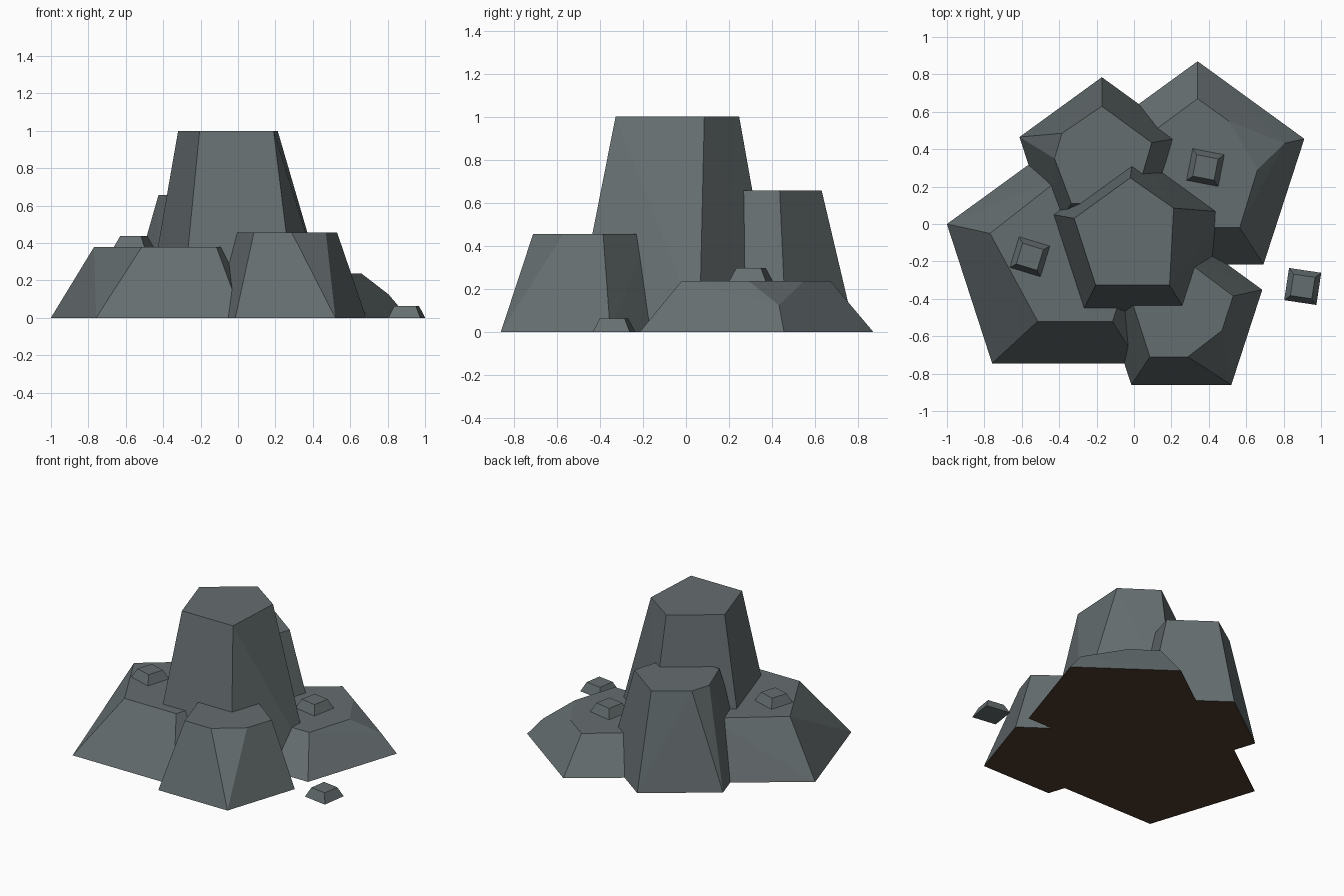
import bpy, bmesh
from math import sin, cos, radians

if "Cube" in bpy.data.objects:
    bpy.data.objects.remove(bpy.data.objects["Cube"])


def material(name, rgb):
    m = bpy.data.materials.new(name)
    m.diffuse_color = (*rgb, 1)
    m.use_nodes = True
    m.node_tree.nodes["Principled BSDF"].inputs["Base Color"].default_value = m.diffuse_color
    return m


STONE = material("slate", (0.13, 0.155, 0.16))
SOIL = material("soil", (0.08, 0.045, 0.027))


def ring(cx, cy, r, n, z, start):
    """Regular polygon of n points."""
    return [(cx + r * cos(radians(start + 360 * i / n)),
             cy + r * sin(radians(start + 360 * i / n)), z) for i in range(n)]


def hull(name, points, soil_below=False):
    """Faceted solid wrapped around the points, soil coloured underneath."""
    bm = bmesh.new()
    for p in points:
        bm.verts.new(p)
    bmesh.ops.convex_hull(bm, input=bm.verts[:])
    bmesh.ops.dissolve_limit(bm, angle_limit=radians(1), verts=bm.verts[:], edges=bm.edges[:])
    bmesh.ops.recalc_face_normals(bm, faces=bm.faces[:])
    for f in bm.faces:
        if soil_below and f.normal.z < -0.9:
            f.material_index = 1
    me = bpy.data.meshes.new(name)
    bm.to_mesh(me)
    bm.free()
    me.materials.append(STONE)
    me.materials.append(SOIL)
    ob = bpy.data.objects.new(name, me)
    bpy.context.collection.objects.link(ob)
    return ob


def rock(name, cx, cy, r, height, top, extra=()):
    """Pentagonal base tapering to an uneven top outline."""
    hull(name, ring(cx, cy, r, 5, 0, 90) + [(x, y, height) for x, y in top] + list(extra), True)


# Tall centre rock
rock("centre_rock", 0.005, -0.1, 0.525, 1.0,
     [(-0.02, 0.247), (-0.32, 0.03), (-0.205, -0.327), (0.19, -0.327), (0.212, 0.085)])
# Tall back rock with a chipped left corner
rock("back_left_rock", -0.172, 0.322, 0.463, 0.657,
     [(-0.172, 0.63), (-0.385, 0.485), (-0.425, 0.35), (-0.335, 0.11), (0.0, 0.11), (0.095, 0.435)])
# Wide low rock on the left
rock("left_rock", -0.367, -0.206, 0.666, 0.378,
     [(-0.367, 0.265), (-0.77, -0.05), (-0.515, -0.52), (-0.115, -0.52), (0.04, -0.05)])
# Low back rock with a chipped right corner
rock("back_right_rock", 0.34, 0.27, 0.6, 0.237,
     [(0.34, 0.67), (-0.02, 0.405), (0.115, -0.02), (0.565, -0.02), (0.66, 0.29), (0.51, 0.548)],
     [(0.805, 0.432, 0.125)])
# Front rock with a chipped front corner
rock("front_right_rock", 0.253, -0.492, 0.455, 0.455,
     [(0.25, -0.175), (-0.01, -0.415), (0.085, -0.71), (0.288, -0.71), (0.47, -0.57), (0.53, -0.385)])

# Small square stones: centre, base height, turn
for name, x, y, z, turn in [("left_pebble", -0.557, -0.175, 0.375, -17),
                            ("back_pebble", 0.382, 0.302, 0.235, -11),
                            ("ground_pebble", 0.902, -0.334, 0.0, -8.5)]:
    hull(name, ring(x, y, 0.123, 4, z, 45 + turn) + ring(x, y, 0.082, 4, z + 0.063, 45 + turn))
